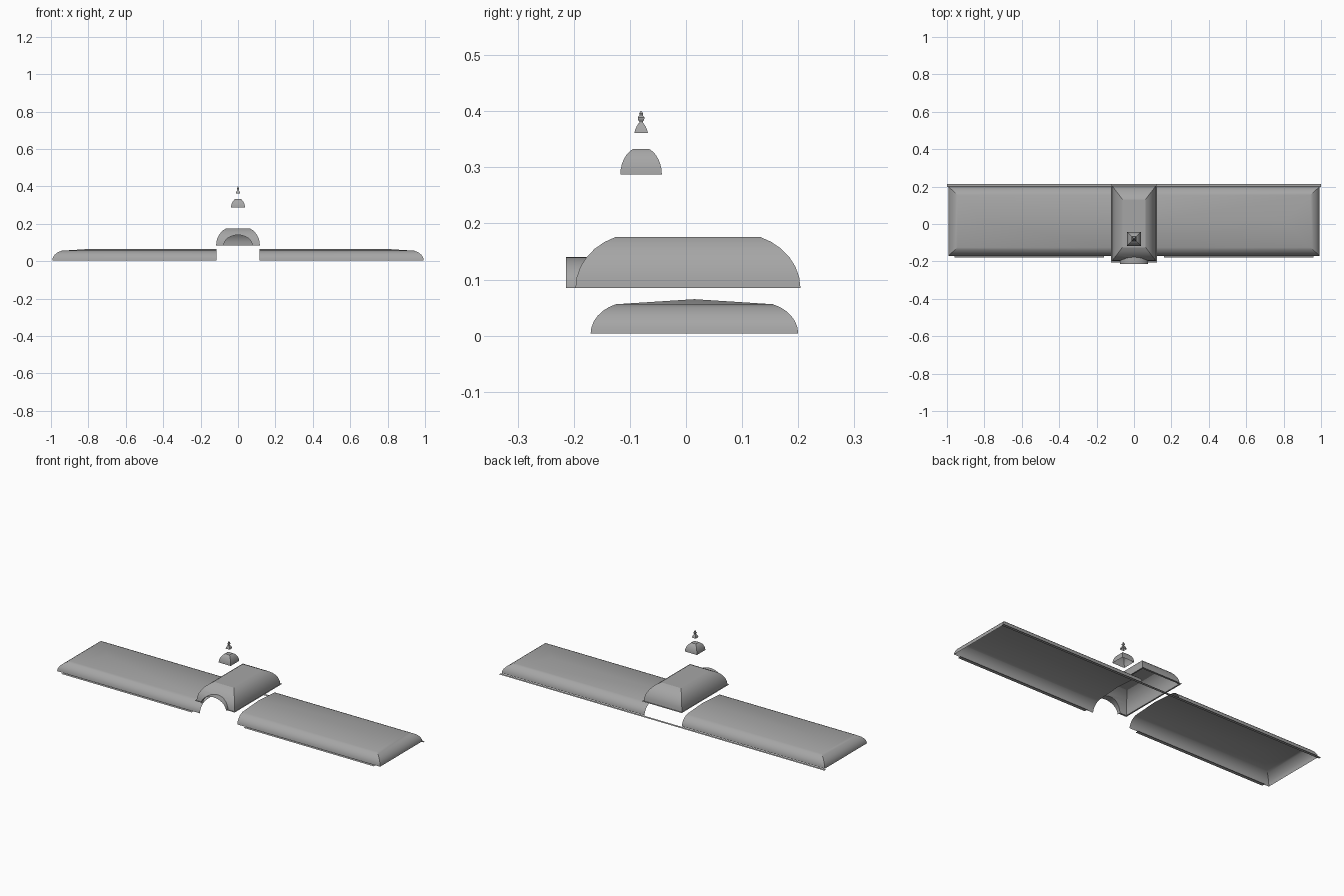
import bpy, bmesh, math

if "Cube" in bpy.data.objects:
    bpy.data.objects.remove(bpy.data.objects["Cube"])

SLATE = bpy.data.materials.new("slate_grey")
SLATE.diffuse_color = (0.38, 0.38, 0.38, 1)
SLATE.use_nodes = True
SLATE.node_tree.nodes["Principled BSDF"].inputs["Base Color"].default_value = SLATE.diffuse_color


def finish(name, bm, smooth=20):
    bmesh.ops.remove_doubles(bm, verts=bm.verts, dist=1e-5)
    me = bpy.data.meshes.new(name)
    bm.to_mesh(me)
    bm.free()
    me.materials.append(SLATE)
    for p in me.polygons:          # curved skirts smooth, flat tops crisp
        p.use_smooth = abs(p.normal.z) < 0.97
    me.set_sharp_from_angle(angle=math.radians(smooth))
    ob = bpy.data.objects.new(name, me)
    bpy.context.collection.objects.link(ob)
    return ob


def roof(rings, skip=(), bottom=False, top=True):
    """Bridge stacked rectangles (x0, x1, y0, y1, z); sides 0..3 = front, right, back, left."""
    bm = bmesh.new()
    loops = [[bm.verts.new(p) for p in ((a, c, z), (b, c, z), (b, d, z), (a, d, z))]
             for a, b, c, d, z in rings]
    for lo, hi in zip(loops, loops[1:]):
        for i in range(4):
            if i not in skip:
                j = (i + 1) % 4
                bm.faces.new((lo[i], lo[j], hi[j], hi[i]))
    if top:
        bm.faces.new(loops[-1])
    if bottom:
        bm.faces.new(loops[0][::-1])
    return bm


def curve(n=6, sweep=68):
    """Convex mansard curve: fractions of inset and height."""
    T = math.radians(sweep)
    return [((1 - math.cos(T * i / n)) / (1 - math.cos(T)),
             math.sin(T * i / n) / math.sin(T)) for i in range(n + 1)]


def strips(name, items):
    """Flat horizontal plates (x0, x1, y0, y1, z)."""
    bm = bmesh.new()
    for a, b, c, d, z in items:
        bm.faces.new([bm.verts.new(p) for p in ((a, c, z), (b, c, z), (b, d, z), (a, d, z))])
    return finish(name, bm)


# wing roofs: curved skirt, then a shallow hip up to the ridge
rings = [(0.115, 0.993 - 0.05 * f, -0.17 + 0.045 * f, 0.2 - 0.045 * f, 0.0035 + 0.0525 * g)
         for f, g in curve()]
rings.append((0.115, 0.805, 0.015, 0.015, 0.065))
wing = finish("wing_roofs", roof(rings, skip=(3,), top=False))
wing.modifiers.new("Mirror", 'MIRROR').use_axis[0] = True

# eave strips below the wings
strips("eave_strips", [(-1, 1, 0.198, 0.213, 0)] +
       [(s - 0.4, s + 0.4, -0.179, -0.16, 0) for s in (-0.56, 0.56)])

# central mansard roof, with the arched opening cut from its front
Z0, AX, AZ = 0.085, 0.076, 0.055
prof = [(-0.197 + 0.072 * f, Z0 + 0.091 * g) for f, g in curve()]
rings = [(-0.117 + 0.055 * f, 0.117 - 0.055 * f, -0.197 + 0.072 * f,
          0.204 - 0.072 * f, Z0 + 0.091 * g) for f, g in curve()]
centre = finish("central_roof", roof(rings, bottom=True))

N = 16
arc = [(AX * math.cos(math.pi * i / N), Z0 + AZ * math.sin(math.pi * i / N)) for i in range(N + 1)]
bm = bmesh.new()
outline = [(AX, Z0 - 0.05)] + arc + [(-AX, Z0 - 0.05)]
face = bm.faces.new([bm.verts.new((x, -0.3, z)) for x, z in outline])
ext = bmesh.ops.extrude_face_region(bm, geom=[face])["geom"]
bmesh.ops.translate(bm, vec=(0, 0.17, 0),
                    verts=[g for g in ext if isinstance(g, bmesh.types.BMVert)])
bmesh.ops.recalc_face_normals(bm, faces=bm.faces)
cutter = finish("arch_cutter", bm)
cutter.hide_render = True
mod = centre.modifiers.new("Arch", 'BOOLEAN')
mod.operation, mod.object, mod.solver = 'DIFFERENCE', cutter, 'EXACT'
dg = bpy.context.evaluated_depsgraph_get()
me = bpy.data.meshes.new_from_object(centre.evaluated_get(dg))
centre.modifiers.clear()
bpy.data.objects.remove(cutter)
bm = bmesh.new()
bm.from_mesh(me)
bm.normal_update()
inside = lambda v: (v.co.x / AX) ** 2 + ((v.co.z - Z0) / AZ) ** 2 < 1.02
dead = [f for f in bm.faces if f.normal.z < -0.95 or all(inside(v) for v in f.verts)]
bmesh.ops.delete(bm, geom=dead, context='FACES')
bm.to_mesh(me)
bm.free()
centre.data = me


# barrel hood over the opening, ending on the curved roof face
def roof_y(z):
    for (ya, za), (yb, zb) in zip(prof, prof[1:]):
        if z <= zb:
            return ya + (yb - ya) * (z - za) / (zb - za)
    return prof[-1][0]


bm = bmesh.new()
pairs = [(bm.verts.new((x, -0.214, z)), bm.verts.new((x, roof_y(z), z))) for x, z in arc]
for (a, b), (c, d) in zip(pairs, pairs[1:]):
    bm.faces.new((a, b, d, c))
finish("arched_hood", bm)

# thin cornice round the central roof
strips("central_cornice", [(-0.123, 0.123, 0.202, 0.213, Z0)] +
       [(min(s * a, s * b), max(s * a, s * b), c, d, Z0) for s in (-1, 1)
        for a, b, c, d in ((0.115, 0.123, -0.205, 0.202), (AX, 0.115, -0.205, -0.195))])

# small four-sided dome
CY = -0.08
square = lambda r, z: (-r, r, CY - r, CY + r, z)
finish("lantern_dome", roof([square(0.037 - 0.023 * f, 0.287 + 0.046 * g) for f, g in curve()]))

# spire cap and finial
finish("spire_cap", roof([square(r, z) for r, z in
                          ((0.012, 0.361), (0.0105, 0.367), (0.008, 0.373), (0.004, 0.379))]))
finish("spire_finial", roof([square(r, z) for r, z in
                             ((0.003, 0.378), (0.003, 0.381), (0.0055, 0.385), (0.006, 0.389),
                              (0.003, 0.393), (0.0035, 0.396), (0.001, 0.4))]))
